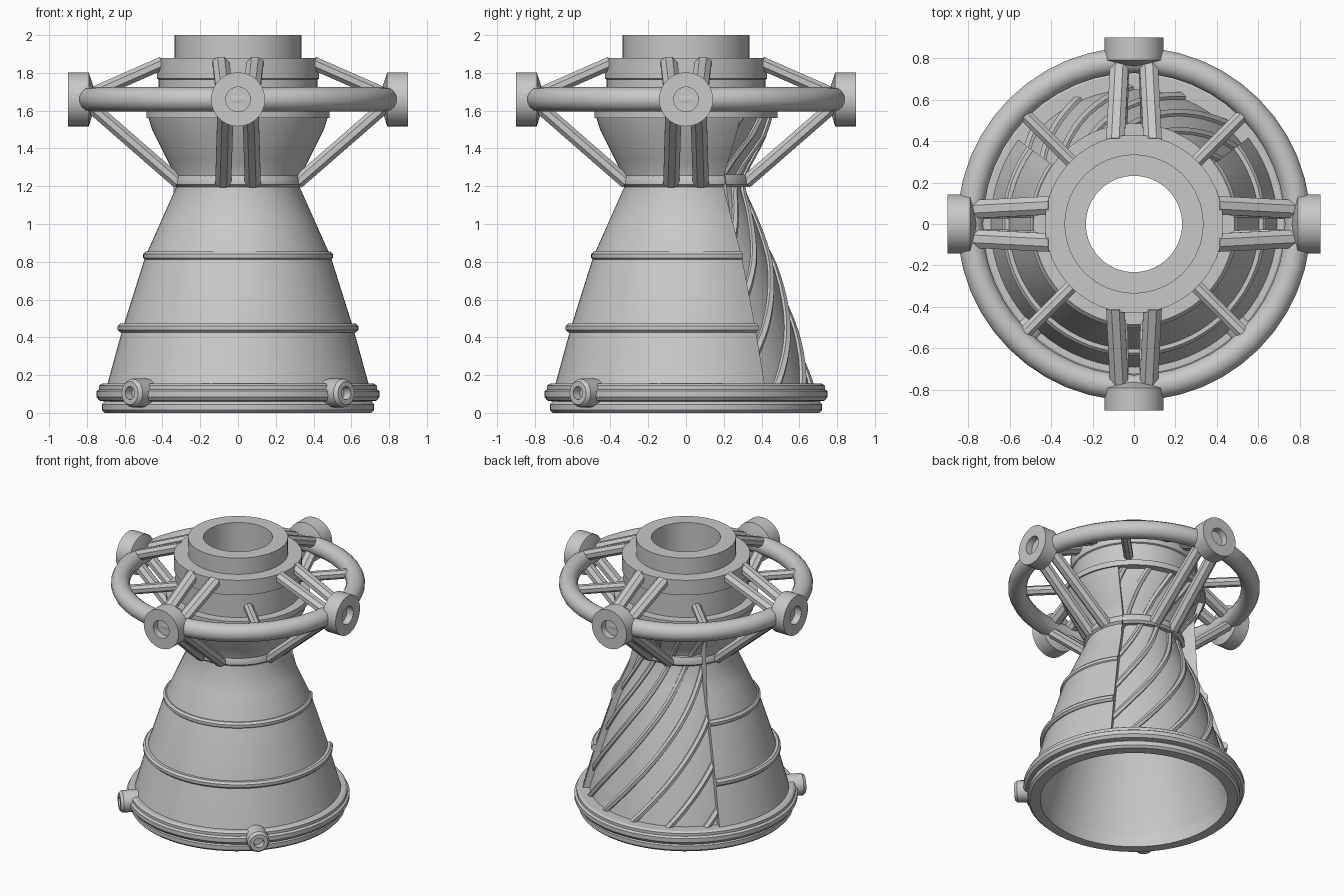
import bpy, bmesh
from math import cos, sin, pi, radians
from mathutils import Vector, Matrix

cube = bpy.data.objects.get("Cube")
if cube:
    bpy.data.objects.remove(cube)

metal = bpy.data.materials.new("grey_metal")
metal.use_nodes = True
GREY = (0.58, 0.58, 0.58, 1)
metal.diffuse_color = GREY
metal.node_tree.nodes["Principled BSDF"].inputs["Base Color"].default_value = GREY
parts = []


def add_part(name, bm):
    bmesh.ops.recalc_face_normals(bm, faces=bm.faces)
    mesh = bpy.data.meshes.new(name)
    bm.to_mesh(mesh)
    bm.free()
    mesh.materials.append(metal)
    obj = bpy.data.objects.new(name, mesh)
    bpy.context.collection.objects.link(obj)
    parts.append(obj)


def revolve(name, profile, start=0, end=360, steps=64, matrix=None):
    """Sweep a closed (radius, height) outline about z, capping partial sweeps."""
    bm = bmesh.new()
    full = end - start == 360
    rows = []
    for i in range(steps if full else steps + 1):
        a = radians(start + (end - start) * i / steps)
        rows.append([bm.verts.new((r * cos(a), r * sin(a), z)) for r, z in profile])
    n = len(profile)
    for i in range(steps):
        a, b = rows[i], rows[(i + 1) % len(rows)]
        for j in range(n):
            k = (j + 1) % n
            bm.faces.new((a[j], b[j], b[k], a[k]))
    if not full:
        caps = [bm.faces.new(rows[0]), bm.faces.new(rows[-1])]
        bmesh.ops.triangulate(bm, faces=caps)
    if matrix:
        bm.transform(matrix)
    add_part(name, bm)


def circle(r, z, radius, sides=8):
    turn = pi / sides
    return [(r + radius * cos(2 * pi * i / sides + turn),
             z + radius * sin(2 * pi * i / sides + turn)) for i in range(sides)]


def bar(name, p, q, tangent, width, depth, sides=8):
    """Straight prism from p to q, flattened along the given tangent."""
    p, q = Vector(p), Vector(q)
    z = (q - p).normalized()
    x = (tangent - z * tangent.dot(z)).normalized()
    y = z.cross(x)
    bm = bmesh.new()
    bmesh.ops.create_cone(bm, cap_ends=True, segments=sides, radius1=1, radius2=1,
                          depth=(q - p).length)
    bm.transform(Matrix.Rotation(pi / sides, 4, 'Z'))
    bm.transform(Matrix.Diagonal((width, depth, 1, 1)))
    rot = Matrix((x, y, z)).transposed().to_4x4()
    bm.transform(Matrix.Translation((p + q) / 2) @ rot)
    add_part(name, bm)


def outward(angle, z):
    """Place local z along the radial direction at an angle."""
    return (Matrix.Translation((0, 0, z)) @ Matrix.Rotation(angle, 4, 'Z')
            @ Matrix.Rotation(pi / 2, 4, 'Y'))


# Bell and combustion chamber wall
bell = [(0.67, 0.05), (0.645, 0.17), (0.565, 0.45), (0.455, 0.8), (0.36, 1.03),
        (0.3, 1.18), (0.295, 1.24), (0.33, 1.32), (0.41, 1.46), (0.44, 1.58)]
inner = [(max(0.24, r - 0.03), z) for r, z in reversed(bell)]
revolve("bell", bell + inner)

# Base rim
revolve("base_rim", [(0.635, 0), (0.705, 0), (0.72, 0.015), (0.72, 0.045), (0.705, 0.06),
                     (0.735, 0.065), (0.75, 0.085), (0.75, 0.115), (0.735, 0.125),
                     (0.735, 0.145), (0.72, 0.155), (0.63, 0.155)])

# Outer jacket, open at the back, with its hoops
OPEN, SHUT = 144, 397
jacket = [(0.695, 0.14), (0.61, 0.45), (0.49, 0.83), (0.405, 1.02), (0.325, 1.2),
          (0.33, 1.25), (0.375, 1.34), (0.455, 1.5), (0.48, 1.58)]
lining = [(r - 0.05, z) for r, z in reversed(jacket)]
revolve("jacket", jacket + lining, OPEN, SHUT, 48)
for r, z in ((0.478, 0.83), (0.613, 0.45)):
    revolve("jacket_hoop", circle(r, z, 0.026), OPEN, SHUT, 48)


# Spiral cooling ribs on the bell and chamber
def wall_radius(z):
    for (r0, z0), (r1, z1) in zip(bell, bell[1:]):
        if z0 <= z <= z1:
            return r0 + (r1 - r0) * (z - z0) / (z1 - z0)
    return bell[-1][0]


RIBS, STEPS, SIDES = 16, 28, 6
for k in range(RIBS):
    bm = bmesh.new()
    rows = []
    for i in range(STEPS + 1):
        z = 0.12 + 1.45 * i / STEPS
        a = 2 * pi * k / RIBS + radians(75) * (z - 0.12)
        r = wall_radius(z)
        w = 0.012 + 0.025 * r
        across = w * 1.1
        row = []
        for s in range(SIDES):
            t = 2 * pi * s / SIDES + pi / SIDES
            rad, side = r + w * sin(t), across * cos(t)
            row.append(bm.verts.new((rad * cos(a) - side * sin(a),
                                     rad * sin(a) + side * cos(a), z)))
        rows.append(row)
    for a, b in zip(rows, rows[1:]):
        for j in range(SIDES):
            m = (j + 1) % SIDES
            bm.faces.new((a[j], a[m], b[m], b[j]))
    bm.faces.new(rows[0])
    bm.faces.new(rows[-1])
    add_part("cooling_rib", bm)

# Throat band
revolve("throat_band", [(0.28, 1.195), (0.325, 1.195), (0.342, 1.21), (0.342, 1.235),
                        (0.33, 1.262), (0.28, 1.262)])

# Injector head and inlet collar
revolve("chamber_flange", [(0.3, 1.56), (0.485, 1.56), (0.485, 1.6), (0.3, 1.6)])
revolve("injector_head", [(0.235, 1.59), (0.42, 1.59), (0.42, 1.765), (0.43, 1.77),
                          (0.43, 1.88), (0.235, 1.88)])
revolve("inlet_collar", [(0.232, 1.82), (0.335, 1.82), (0.335, 2.0), (0.232, 2.0)])

# Large manifold ring
revolve("manifold_ring", circle(0.79, 1.66, 0.064, 14), steps=48)

# Ports on the manifold, with paired struts above and below
for q in range(4):
    a = q * pi / 2
    out = Vector((cos(a), sin(a), 0))
    tan = Vector((-sin(a), cos(a), 0))
    revolve("manifold_port", [(0.001, 0.76), (0.05, 0.76), (0.143, 0.79), (0.143, 0.9),
                              (0.065, 0.9), (0.065, 0.85), (0.001, 0.85)],
            steps=32, matrix=outward(a, 1.66))
    for s in (-1, 1):
        def point(r, t, z):
            return out * r + tan * (s * t) + Vector((0, 0, z))
        bar("upper_strut", point(0.4, 0.09, 1.852), point(0.79, 0.07, 1.68), tan, 0.048, 0.038)
        bar("lower_strut", point(0.315, 0.078, 1.22), point(0.78, 0.066, 1.625), tan, 0.046, 0.038)

# Diagonal stays
for q in range(4):
    a = pi / 4 + q * pi / 2
    out = Vector((cos(a), sin(a), 0))
    tan = Vector((-sin(a), cos(a), 0))
    bar("diagonal_stay", out * 0.41 + Vector((0, 0, 1.67)),
        out * 0.78 + Vector((0, 0, 1.67)), tan, 0.034, 0.034)

# Drain ports on the base rim
for a in (-pi / 4, -3 * pi / 4):
    revolve("drain_port", [(0.001, 0.68), (0.076, 0.68), (0.076, 0.79), (0.062, 0.81),
                           (0.035, 0.81), (0.035, 0.76), (0.001, 0.76)],
            steps=16, matrix=outward(a, 0.105))

# Smooth shading with crisp edges
bpy.ops.object.select_all(action='DESELECT')
for obj in parts:
    obj.select_set(True)
bpy.context.view_layer.objects.active = parts[0]
bpy.ops.object.shade_smooth_by_angle(angle=radians(32))
